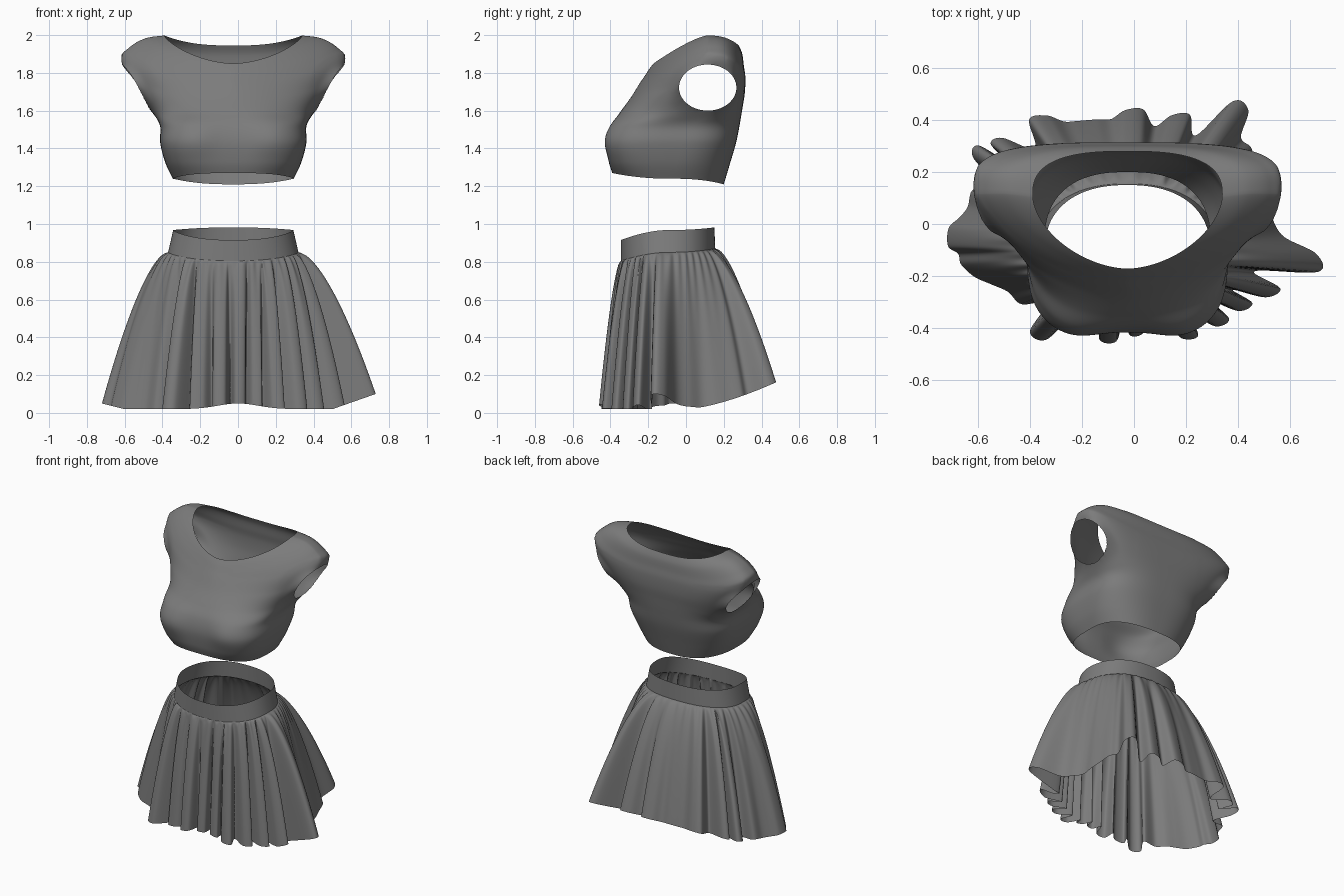
import bpy, bmesh, math
from mathutils import Vector

if "Cube" in bpy.data.objects:
    bpy.data.objects.remove(bpy.data.objects["Cube"])

grey = bpy.data.materials.new("dark grey cloth")
grey.diffuse_color = (0.2, 0.2, 0.2, 1)
grey.use_nodes = True
grey.node_tree.nodes["Principled BSDF"].inputs["Base Color"].default_value = grey.diffuse_color
CX = -0.025


def catmull(pts, s, closed=False):
    """Catmull-Rom value at parameter s through a list of equal-length tuples."""
    n = len(pts)
    i = int(math.floor(s))
    if not closed:
        i = min(i, n - 2)
    t = s - i
    pick = (lambda k: pts[k % n]) if closed else (lambda k: pts[max(0, min(n - 1, k))])
    a, b, c, d = (pick(i + k) for k in (-1, 0, 1, 2))
    return [0.5 * (2 * q + (r - p) * t + (2 * p - 5 * q + 4 * r - w) * t * t
                   + (3 * q - p - 3 * r + w) * t ** 3) for p, q, r, w in zip(a, b, c, d)]


def loft(rings):
    """Skin a list of closed rings into an open tube."""
    bm = bmesh.new()
    rows = [[bm.verts.new(p) for p in ring] for ring in rings]
    n = len(rows[0])
    for lo, hi in zip(rows, rows[1:]):
        for k in range(n):
            bm.faces.new((lo[k], lo[(k + 1) % n], hi[(k + 1) % n], hi[k]))
    return bm


def finish(bm, name):
    for f in bm.faces:
        f.smooth = True
    me = bpy.data.meshes.new(name)
    bm.to_mesh(me)
    bm.free()
    me.materials.append(grey)
    ob = bpy.data.objects.new(name, me)
    bpy.context.collection.objects.link(ob)


def oval(w, ys, yf, yb, zf, zs, zb, nf, nb, a):
    """Point on a ring with separate front and back depth, height and squareness."""
    c, s = math.cos(a), math.sin(a)
    front = s < 0
    e = 2 / (nf if front else nb)
    x = CX + w * math.copysign(abs(c) ** e, c)
    y = ys + ((yf if front else yb) - ys) * abs(s) ** e
    z = zs + ((zf if front else zb) - zs) * abs(s) ** (1.5 if front else 2)
    return Vector((x, y, z))


# Cropped top: half width, side y, front y, back y, front/side/back z, front/back squareness
top_rings = [
    (0.320, -0.08, -0.390, 0.200, 1.270, 1.240, 1.210, 2.9, 2.5),
    (0.360, -0.06, -0.408, 0.230, 1.330, 1.325, 1.310, 3.4, 2.6),
    (0.387, -0.03, -0.415, 0.265, 1.430, 1.430, 1.430, 3.9, 2.8),
    (0.388, 0.02, -0.395, 0.285, 1.520, 1.520, 1.530, 3.6, 2.8),
    (0.430, 0.09, -0.350, 0.300, 1.590, 1.595, 1.620, 2.5, 2.9),
    (0.520, 0.12, -0.292, 0.312, 1.670, 1.730, 1.700, 1.9, 3.2),
    (0.598, 0.12, -0.245, 0.314, 1.745, 1.865, 1.780, 1.55, 3.5),
    (0.550, 0.12, -0.218, 0.306, 1.785, 1.935, 1.840, 1.55, 3.3),
    (0.465, 0.12, -0.195, 0.298, 1.820, 1.983, 1.900, 1.6, 3.0),
    (0.365, 0.11, -0.172, 0.280, 1.850, 1.998, 1.945, 1.75, 2.7),
]
N, STEPS = 192, 8
rings = []
for j in range((len(top_rings) - 1) * STEPS + 1):
    par = catmull(top_rings, j / STEPS)
    ring = []
    for k in range(N):
        p = oval(*par, 2 * math.pi * (k + 0.5) / N)
        if p.y < 0:  # bust fullness
            p.y -= 0.022 * math.exp(-((abs(p.x - CX) - 0.21) / 0.12) ** 2 - ((p.z - 1.45) / 0.10) ** 2)
        ring.append(p)
    rings.append(ring)
bm = loft(rings)

# Armholes: remove the side faces inside an oval and snap the rim to a slanted oval
AY, AZ, RY, RZ = 0.115, 1.722, 0.152, 0.122
inside = []
for f in bm.faces:
    c = f.calc_center_median()
    if abs(c.x - CX) > 0.25 and ((c.y - AY) / RY) ** 2 + ((c.z - AZ) / RZ) ** 2 < 1:
        inside.append(f)
bmesh.ops.delete(bm, geom=inside, context='FACES')
near = []
for v in bm.verts:
    u, w = (v.co.y - AY) / RY, (v.co.z - AZ) / RZ
    r = math.hypot(u, w)
    if abs(v.co.x - CX) < 0.25 or r > 1.45:
        continue
    if v.is_boundary and r < 1.3 and v.co.z < 1.92:
        v.co.y, v.co.z = AY + RY * u / r, AZ + RZ * w / r
        slant = 0.44 + 0.6 * (v.co.z - 1.6)
        v.co.x = CX + math.copysign(0.3 * abs(v.co.x - CX) + 0.7 * slant, v.co.x - CX)
    elif not v.is_boundary:
        near.append(v)
for _ in range(12):
    bmesh.ops.smooth_vert(bm, verts=near, factor=0.5, use_axis_x=True, use_axis_y=True, use_axis_z=True)
finish(bm, "cropped_top")

# Waistband
band_top = (0.318, -0.10, -0.345, 0.150, 0.915, 0.968, 0.982, 2.3, 2.3)
band_low = (0.345, -0.10, -0.345, 0.155, 0.805, 0.850, 0.870, 2.3, 2.3)
band_rings = []
for j in range(7):
    par = [a + (b - a) * j / 6 for a, b in zip(band_top, band_low)]
    band_rings.append([oval(*par, 2 * math.pi * k / 160) for k in range(160)])
finish(loft(band_rings), "waistband")

# Gathered skirt: fold tips at the hem (x, y) and how far the next valley pulls in
folds = [
    (-0.37, -0.43, 0.80), (-0.22, -0.41, 0.82), (-0.10, -0.45, 0.80), (0.01, -0.425, 0.82),
    (0.10, -0.415, 0.85), (0.215, -0.435, 0.80), (0.34, -0.38, 0.80), (0.43, -0.32, 0.80),
    (0.535, -0.265, 0.76), (0.705, -0.15, 0.95), (0.51, 0.06, 1.0), (0.46, 0.26, 0.95),
    (0.41, 0.455, 0.82), (0.18, 0.42, 0.90), (0.0, 0.44, 0.97), (-0.18, 0.40, 0.98),
    (-0.37, 0.41, 0.84), (-0.53, 0.32, 0.86), (-0.61, 0.28, 0.85), (-0.63, 0.10, 1.0),
    (-0.715, -0.05, 1.0), (-0.64, -0.18, 1.0), (-0.46, -0.285, 0.80),
]
MX, MY = CX, -0.10
hem = []
for i, (x, y, pull) in enumerate(folds):
    # each fold has a rounded tip: two shoulders, then the valley
    (x0, y0, _), (x2, y2, _) = folds[i - 1], folds[(i + 1) % len(folds)]
    tx, ty = x2 - x0, y2 - y0
    length = math.hypot(tx, ty)
    half = min(0.035, 0.28 * math.hypot(x - x0, y - y0), 0.28 * math.hypot(x2 - x, y2 - y)) / length
    hem.append((x - tx * half, y - ty * half))
    hem.append((x + tx * half, y + ty * half))
    hem.append((MX + ((x + x2) / 2 - MX) * pull, MY + ((y + y2) / 2 - MY) * pull))
M, LEVELS = len(hem) * 8, 40
skirt_rings = [[] for _ in range(LEVELS + 1)]
for k in range(M):
    hx, hy = catmull(hem, k / 8, closed=True)
    a = math.atan2((hy - MY) / 0.45, (hx - MX) / 0.62)
    start = oval(*band_low, a)
    hz = 0.02 + 0.13 * (max(0, hy) / 0.45) ** 1.5 + 0.07 * max(0, hx - 0.5) / 0.2
    hz += 0.03 * math.exp(-(hx / 0.15) ** 2) * (hy < 0) + 0.03 * max(0, -hx - 0.6) / 0.12
    for j in range(LEVELS + 1):
        u = j / LEVELS
        t = u ** 1.6
        # fine gathers just under the band that fade downwards
        g = 1 + 0.02 * math.sin(46 * a) * min(1, u * 10) * (1 - u) ** 3
        x = start.x + (hx - start.x) * u
        y = start.y + (hy - start.y) * u
        skirt_rings[j].append((MX + (x - MX) * g, MY + (y - MY) * g, start.z + (hz - start.z) * t))
finish(loft(skirt_rings), "gathered_skirt")
